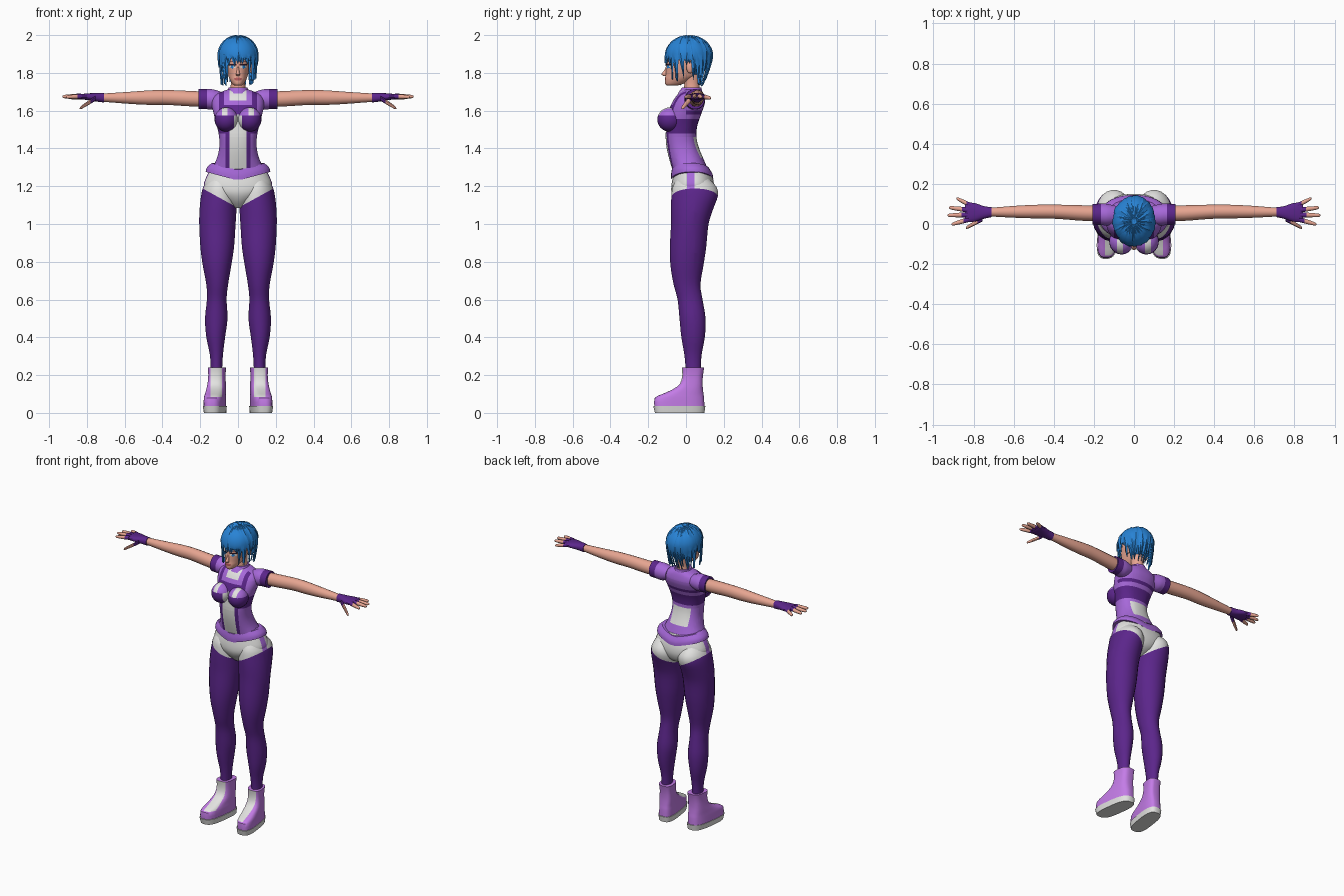
import bpy, bmesh, math, random
from mathutils import Vector

random.seed(4)
if "Cube" in bpy.data.objects:
    bpy.data.objects.remove(bpy.data.objects["Cube"])


def material(name, rgb):
    m = bpy.data.materials.new(name)
    m.use_nodes = True
    col = tuple((c / 255) ** 2.2 for c in rgb) + (1,)
    m.diffuse_color = col
    m.node_tree.nodes["Principled BSDF"].inputs["Base Color"].default_value = col
    return m


MATS = [material(n, c) for n, c in (
    ("skin", (232, 165, 145)), ("hair_blue", (44, 130, 212)), ("dark_purple", (92, 42, 138)),
    ("light_purple", (165, 104, 216)), ("white", (226, 226, 224)), ("orchid", (196, 124, 232)),
    ("lip_rose", (178, 92, 92)), ("lash_dark", (52, 30, 40)))]
SKIN, HAIR, DARK, LIGHT, WHITE, ORCHID, LIP, LASH = range(8)


def finish(name, bm, paint, angle=40):
    bmesh.ops.recalc_face_normals(bm, faces=bm.faces)
    for f in bm.faces:
        f.material_index = paint(f.calc_center_median(), f.normal) if callable(paint) else paint
    me = bpy.data.meshes.new(name)
    bm.to_mesh(me)
    bm.free()
    for m in MATS:
        me.materials.append(m)
    ob = bpy.data.objects.new(name, me)
    bpy.context.collection.objects.link(ob)
    bpy.ops.object.select_all(action="DESELECT")
    ob.select_set(True)
    bpy.context.view_layer.objects.active = ob
    bpy.ops.object.shade_smooth_by_angle(angle=math.radians(angle))
    return ob


def smooth_rows(rows, steps):
    # Catmull-Rom interpolation between cross-sections
    out = []
    for i in range(len(rows) - 1):
        p = [rows[max(0, min(len(rows) - 1, i + k))] for k in (-1, 0, 1, 2)]
        for s in range(steps):
            t = s / steps
            out.append([0.5 * (2 * b + (c - a) * t + (2 * a - 5 * b + 4 * c - d) * t * t
                               + (3 * b - a - 3 * c + d) * t ** 3) for a, b, c, d in zip(*p)])
    return out + [rows[-1]]


def loft(name, rows, paint, axis="z", side=1, segs=24, steps=3, power=2.0, cuts=(), warp=None, angle=40):
    """Rows are (position, u min, u max, v min, v max); axis z uses u=x, v=y and axis x uses u=y, v=z."""
    bm = bmesh.new()
    rings = []
    for t, u0, u1, v0, v1 in smooth_rows(rows, steps):
        ring = []
        for i in range(segs):
            a = 2 * math.pi * (i + 0.5) / segs
            c, s = math.cos(a), math.sin(a)
            u = (u0 + u1) / 2 + (u1 - u0) / 2 * math.copysign(abs(c) ** (2 / power), c)
            v = (v0 + v1) / 2 + (v1 - v0) / 2 * math.copysign(abs(s) ** (2 / power), s)
            p = Vector((u, v, t) if axis == "z" else (t, u, v))
            if warp:
                p = warp(p)
            p.x *= side
            ring.append(bm.verts.new(p))
        rings.append(ring)
    for a, b in zip(rings, rings[1:]):
        for i in range(segs):
            j = (i + 1) % segs
            bm.faces.new((a[i], a[j], b[j], b[i]))
    bm.faces.new(rings[0])
    bm.faces.new(rings[-1])
    for co, no in cuts:
        bmesh.ops.bisect_plane(bm, geom=bm.verts[:] + bm.edges[:] + bm.faces[:], plane_co=co, plane_no=no)
    return finish(name, bm, paint, angle)


def body(rows):
    return [(z, -w, w, y0, y1) for z, w, y0, y1 in rows]


def planes(axis, values):
    no = Vector([float(k == axis) for k in "xyz"])
    return [(no * v, no) for v in values]


def ellipsoid(name, center, size, paint, cuts=(), keep=None):
    bm = bmesh.new()
    bmesh.ops.create_uvsphere(bm, u_segments=24, v_segments=16, radius=1)
    for v in bm.verts:
        v.co = Vector(center) + Vector(a * b for a, b in zip(v.co, size))
    if keep:
        bad = [f for f in bm.faces if not keep(f.calc_center_median())]
        bmesh.ops.delete(bm, geom=bad, context="FACES")
    for co, no in cuts:
        bmesh.ops.bisect_plane(bm, geom=bm.verts[:] + bm.edges[:] + bm.faces[:], plane_co=co, plane_no=no)
    return finish(name, bm, paint)


# Fitted top with panels
def top_paint(c, n):
    x, z = abs(c.x), c.z
    if c.y < 0.0:
        if z > 1.655:
            return WHITE if x < 0.045 else DARK if 0.075 < x < 0.1 else LIGHT
        if z > 1.58:
            return DARK if 0.075 < x < 0.1 or (x < 0.075 and z < 1.63) else LIGHT
        if x < 0.045:
            return WHITE
        if x < 0.065 and z < 1.48:
            return DARK
    elif x < 0.065 and 1.35 < z < 1.46:
        return WHITE
    elif 1.58 < z < 1.6:
        return DARK
    return DARK if 1.48 < z < 1.555 else LIGHT


loft("top", body([(1.28, .145, -.07, .12), (1.34, .115, -.088, .095), (1.40, .1, -.102, .07),
                  (1.46, .1, -.108, .055), (1.52, .112, -.105, .06), (1.58, .128, -.1, .08),
                  (1.64, .14, -.075, .1), (1.68, .125, -.05, .095), (1.705, .075, -.025, .085),
                  (1.715, .045, -.01, .075)]), top_paint, segs=40, power=2.3,
     cuts=planes("x", (-.1, -.075, -.065, -.045, .045, .065, .075, .1)) + planes("y", (0,))
     + planes("z", (1.35, 1.46, 1.48, 1.555, 1.58, 1.6, 1.63, 1.655)))
loft("top_hem", body([(1.25, .172, -.08, .145), (1.275, .165, -.08, .142), (1.305, .14, -.075, .125)]), LIGHT,
     segs=32, power=2.2, warp=lambda p: p + Vector((0, 0, abs(p.x) * 0.27 - 0.02)))


# Shorts with side stripe
def shorts_paint(c, n):
    return LIGHT if abs(c.x) > 0.11 and 0.005 < c.y < 0.045 else WHITE


loft("shorts", body([(1.085, .025, -.02, .05), (1.12, .08, -.055, .12), (1.16, .15, -.076, .145),
                     (1.2, .182, -.078, .15), (1.25, .168, -.07, .14), (1.3, .14, -.06, .115)]),
     shorts_paint, segs=32, power=2.2, cuts=planes("y", (.005, .045)))


def leg_paint(c, n):
    return shorts_paint(c, n) if c.z > 1.085 + 0.55 * abs(c.x) else DARK


def boot_paint(c, n):
    return WHITE if abs(abs(c.x) - .115) < .03 and c.y < 0 and c.z > 0.085 and n.y < -0.1 else ORCHID


def splay(p):
    return Vector((p.x - 0.13 * p.y, p.y, p.z))


for label, s in (("left", 1), ("right", -1)):
    # Bust cups
    ellipsoid(label + "_bust", (s * .062, -.086, 1.553), (.062, .066, .064),
              lambda c, n: WHITE if c.z > 1.575 and .055 < abs(c.x) < .085
              else LIGHT if c.z > 1.575 else WHITE if abs(c.x) < .022 else DARK,
              cuts=planes("z", (1.575,)) + planes("x", (s * .022, s * .055, s * .085)))
    # Legs
    loft(label + "_leg", [(1.25, .05, .15, -.04, .11), (1.2, .018, .183, -.07, .16), (1.15, .004, .196, -.078, .17),
                          (1.08, .007, .204, -.08, .145), (1.0, .012, .206, -.08, .12), (.88, .02, .2, -.086, .108),
                          (.78, .035, .187, -.083, .093), (.68, .052, .168, -.066, .077), (.6, .06, .165, -.045, .088),
                          (.5, .055, .175, -.035, .104), (.4, .068, .168, -.025, .1), (.3, .08, .148, -.008, .082),
                          (.2, .085, .145, 0, .078)], leg_paint, side=s,
         cuts=[((0, 0, 1.085), (-.55 * s, 0, 1))] + planes("y", (.005, .045)))
    # Boots
    loft(label + "_boot", [(.035, .065, .172, -.168, .098), (.08, .065, .17, -.166, .096), (.1, .067, .168, -.125, .093),
                           (.125, .068, .166, -.07, .09), (.155, .07, .163, -.032, .088), (.2, .072, .16, -.02, .09),
                           (.24, .07, .163, -.022, .097)], boot_paint, side=s, power=3, steps=2, segs=28, warp=splay,
         cuts=planes("x", (s * .085, s * .145)) + planes("z", (.085,)))
    loft(label + "_sole", [(0, .064, .17, -.165, .098), (.036, .061, .175, -.174, .103)], WHITE, side=s,
         power=3, steps=1, segs=28, warp=splay)
    # Sleeves and arms
    loft(label + "_sleeve", [(.09, .0, .09, 1.62, 1.7), (.13, -.008, .1, 1.605, 1.713), (.16, -.006, .102, 1.607, 1.714),
                             (.208, -.003, .1, 1.608, 1.715)],
         lambda c, n: DARK if abs(c.x) > .165 else LIGHT, axis="x", side=s, cuts=planes("x", (s * .165,)))
    loft(label + "_arm", [(.15, .015, .09, 1.62, 1.7), (.25, .015, .094, 1.622, 1.705), (.38, .025, .097, 1.63, 1.71),
                          (.47, .027, .097, 1.63, 1.708), (.58, .03, .092, 1.636, 1.7), (.73, .038, .08, 1.648, 1.69)],
         SKIN, axis="x", side=s, segs=16)
    # Gloves and fingers
    loft(label + "_glove", [(.71, .034, .084, 1.643, 1.694), (.75, .025, .09, 1.648, 1.694),
                            (.79, .012, .104, 1.655, 1.692), (.83, .008, .108, 1.66, 1.688),
                            (.842, .014, .102, 1.664, 1.684)], DARK, axis="x", side=s, segs=16, power=2.4)
    digits = (("index_finger", (.825, .022, 1.676), (.91, -.002, 1.672)),
              ("middle_finger", (.83, .046, 1.678), (.93, .043, 1.674)),
              ("ring_finger", (.83, .07, 1.677), (.922, .082, 1.672)),
              ("little_finger", (.815, .093, 1.674), (.885, .128, 1.667)),
              ("thumb", (.755, .025, 1.665), (.838, -.02, 1.612)))
    for part, a, b in digits:
        rows = []
        for t, r in ((0, .013), (.3, .0125), (.7, .0105), (.93, .008), (1, .003)):
            x, y, z = Vector(a).lerp(Vector(b), t)
            rows.append((x, y - r, y + r, z - r, z + r))
        loft(label + "_" + part, rows, lambda c, n, e=a[0] + .025: DARK if abs(c.x) < e else SKIN,
             axis="x", side=s, segs=10, steps=2)
    # Ears
    ellipsoid(label + "_ear", (s * .07, .022, 1.83), (.012, .02, .032), SKIN)


# Head with painted face
def face_paint(c, n):
    x, z = abs(c.x), c.z
    if c.y > -0.05:
        return SKIN
    ex, ez = (x - .03) / .017, (z - 1.832) / .009
    if abs(x - .03) < .019 and .004 < z - 1.837 < .009 or abs(x - .033) < .018 and abs(z - 1.858) < .003:
        return LASH
    if ex * ex + ez * ez < 1:
        return HAIR if abs(x - .03) < .008 else WHITE
    return LIP if (x / .021) ** 2 + ((z - 1.767) / .008) ** 2 < 1 else SKIN


loft("head", body([(1.732, .016, -.1, -.05), (1.742, .03, -.11, -.015), (1.765, .044, -.112, .03),
                   (1.79, .053, -.108, .07), (1.83, .062, -.106, .095), (1.87, .067, -.104, .105),
                   (1.91, .067, -.096, .105), (1.95, .055, -.075, .09), (1.975, .03, -.04, .06)]),
     face_paint, segs=80, steps=9, power=2.15)
loft("nose", body([(1.783, .007, -.118, -.1), (1.792, .012, -.131, -.1), (1.8, .009, -.126, -.1),
                   (1.82, .006, -.112, -.095), (1.84, .005, -.105, -.09)]), SKIN, segs=12)
loft("neck", body([(1.67, .06, -.03, .085), (1.71, .043, -.012, .075), (1.75, .038, -.01, .072),
                   (1.8, .042, -.015, .08)]), SKIN)
loft("collar", body([(1.69, .062, -.045, .088), (1.722, .05, -.022, .082)]), LIGHT, steps=1)

# Hair cap and layered locks
CROWN = Vector((0, .015, 1.885))
ellipsoid("hair_cap", CROWN, (.097, .117, .108), HAIR,
          keep=lambda c: c.z > 1.79 and (c.y > .03 or c.z > 1.885 + .2 * max(0, -c.y)))


def hair_point(a, t, tip, lift):
    phi = 0.1 + 2.0 * t
    z = CROWN.z + .112 * math.cos(phi)
    spread = math.sin(min(phi, math.pi / 2))
    if phi > math.pi / 2:
        k = (phi - math.pi / 2) / (2.1 - math.pi / 2)
        z = CROWN.z + (tip - CROWN.z) * k
    drop = max(0, CROWN.z - z) / .15
    back = max(0, -math.cos(a))
    x = .1 * lift * spread * math.sin(a) * (1 - .14 * drop)
    y = -.12 * lift * spread * math.cos(a) * (1 - .4 * back * drop ** 1.3)
    return Vector((x, y + CROWN.y, z + .012 * (lift - 1)))


def lock(bm, a, tip, width, lift, sweep):
    rings = []
    for i in range(10):
        t = i / 9
        b = a + sweep * (t - .6)
        p = hair_point(b, t, tip, lift)
        side = Vector((math.cos(b), math.sin(b), 0)) * width * max(.04, min(t * 2 + .15, 1, (1 - t) * 2.8))
        out = Vector((math.sin(b), -math.cos(b), .5)).normalized() * .006
        rings.append([bm.verts.new(q) for q in (p - side, p + out, p + side, p - out)])
    for r, q in zip(rings, rings[1:]):
        for i in range(4):
            bm.faces.new((r[i], r[(i + 1) % 4], q[(i + 1) % 4], q[i]))
    bm.faces.new(rings[0])
    bm.faces.new(rings[-1])


hair = bmesh.new()
for layer, count in ((0, 26), (1, 21)):
    for i in range(count):
        a = -math.pi + 2 * math.pi * (i + .5 * layer) / count
        front = abs(a)
        tip = 1.845 if front < .62 else 1.745 if front < 1.2 else 1.83 if front < 1.75 else 1.74
        lock(hair, a, tip + random.uniform(-.012, .025), random.uniform(.02, .027),
             1 + .035 * layer + random.uniform(-.02, .02), random.uniform(-.15, .45))
finish("hair_locks", hair, HAIR, 30)
